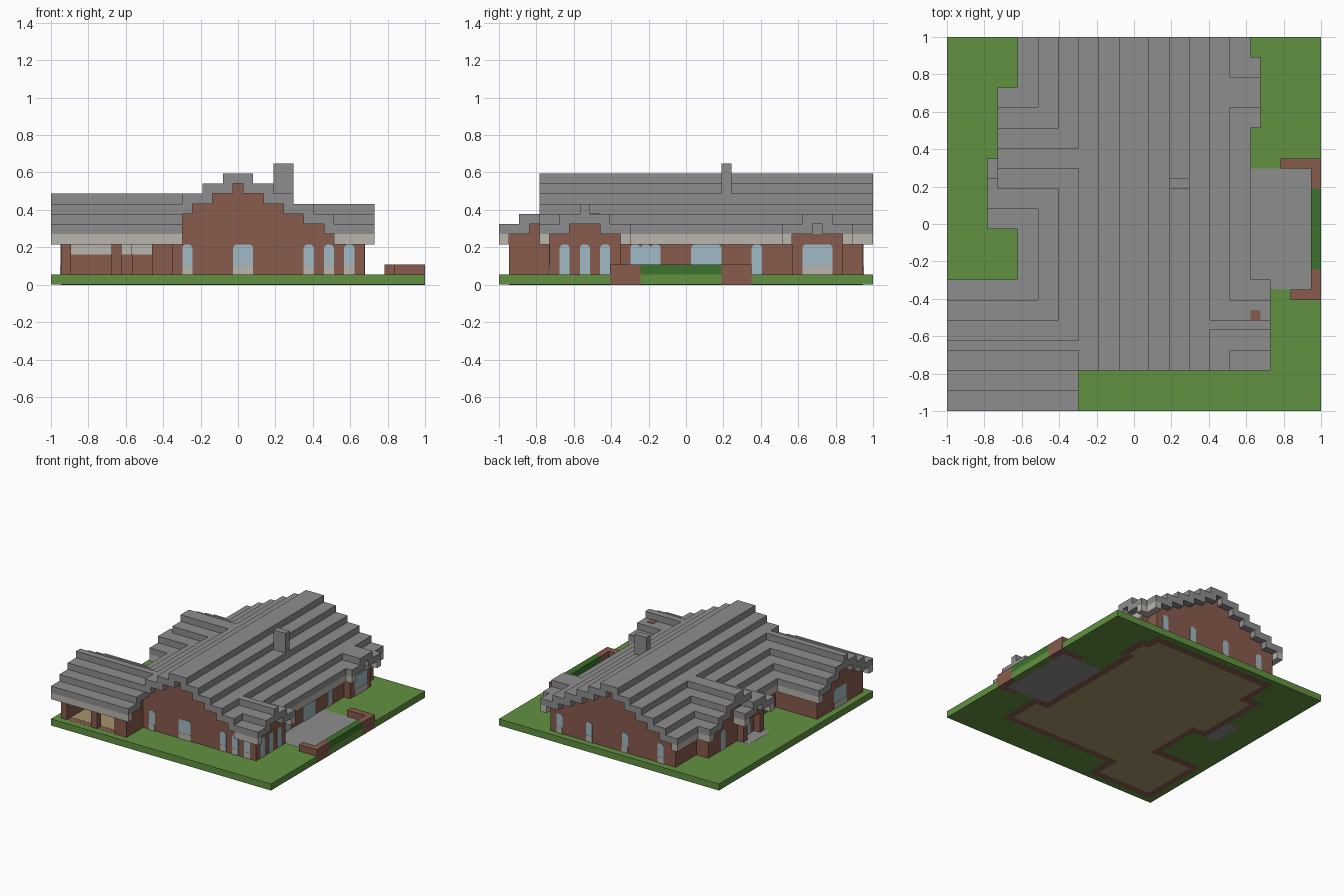
import bpy

cube = bpy.data.objects.get("Cube")
if cube:
    bpy.data.objects.remove(cube, do_unlink=True)

U = 2 / 37  # one block of the building grid


def material(name, rgb):
    m = bpy.data.materials.new(name)
    m.use_nodes = True
    m.diffuse_color = (*rgb, 1)
    m.node_tree.nodes["Principled BSDF"].inputs["Base Color"].default_value = (*rgb, 1)
    return m


GREY = material("grey stone", (0.27, 0.27, 0.27))
BRICK = material("red brick", (0.245, 0.105, 0.075))
WHITE = material("off white trim", (0.49, 0.46, 0.42))
GRASS = material("grass green", (0.122, 0.283, 0.054))
HEDGE = material("hedge green", (0.048, 0.17, 0.025))
GLASS = material("pale blue glass", (0.35, 0.49, 0.55))
WOOD = material("tan floor", (0.38, 0.30, 0.15))


def mesh_object(name, verts, faces, mat):
    me = bpy.data.meshes.new(name)
    me.from_pydata([(x * U - 1, y * U - 1, z * U) for x, y, z in verts], [], faces)
    me.materials.append(mat)
    ob = bpy.data.objects.new(name, me)
    bpy.context.collection.objects.link(ob)
    return ob


def prism(name, ring_a, ring_b, mat):
    n = len(ring_a)
    faces = [tuple(reversed(range(n))), tuple(range(n, 2 * n))]
    faces += [(i, (i + 1) % n, n + (i + 1) % n, n + i) for i in range(n)]
    return mesh_object(name, ring_a + ring_b, faces, mat)


def box(name, x, y, z, mat):
    ring = [(x[0], y[0]), (x[1], y[0]), (x[1], y[1]), (x[0], y[1])]
    return prism(name, [(*p, z[0]) for p in ring], [(*p, z[1]) for p in ring], mat)


def along(name, axis, run, across, z, mat):
    """Box whose length runs along the named axis."""
    if axis == "x":
        return box(name, run, across, z, mat)
    return box(name, across, run, z, mat)


def gable(name, axis, centre, half, run, ends, shift=(0, 0), trim=None):
    """Stepped gable roof with eave trim; ends marks which ends are brick walls."""
    level = 5
    inset = (run[0] + ends[0], run[1] - ends[1])
    trim = trim or run
    for s in (-1, 1):
        edge = sorted((centre + s * half, centre + s * (half - 1)))
        along(name + "_eave_trim", axis, trim, edge, (4, 5), WHITE)
    step = 0
    while half > 0:
        r = (run[0] + shift[0] * step, run[1] + shift[1] * step)
        w = (inset[0] + shift[0] * step, inset[1] + shift[1] * step)
        inner = half - 3
        if inner <= 0:
            along(name + "_roof", axis, r, (centre - half, centre + half), (level, level + 1), GREY)
        else:
            for s in (-1, 1):
                side = sorted((centre + s * half, centre + s * inner))
                along(name + "_roof", axis, r, side, (level, level + 1), GREY)
            along(name + "_gable", axis, w, (centre - inner, centre + inner), (level, level + 1), BRICK)
        half -= 2
        level += 1
        step += 1


def window(axis, wall, out, span, pale=False):
    """Thin arched pane on a wall; out is the outward direction."""
    a, b = span
    c = 0.28
    outline = [(a, 1), (b, 1), (b, 4 - c), (b - c, 4), (a + c, 4), (a, 4 - c)]
    low = [(a, 1), (b, 1), (b, 1.9), (a, 1.9)]

    def put(name, pts, depth, mat):
        def place(d):
            return [(wall + d, p, z) if axis == "x" else (p, wall + d, z) for p, z in pts]
        prism(name, place(-0.02 * out), place(depth * out), mat)

    put("window", outline, 0.06, GLASS)
    if pale:
        put("window_base", low, 0.09, WHITE)


# Ground layer with paving
box("lawn", (0, 37), (0, 37), (0, 1), GRASS)
box("patio", (29, 36), (12, 24), (-0.01, 1.02), GREY)
box("entry_paving", (4, 6), (19, 24), (-0.01, 1.02), GREY)

# Solid wall blocks, each with a floor showing underneath
bodies = {
    "main": ((8, 29), (5, 36)),
    "right_bay": ((24, 31), (5, 12)),
    "left_bay": ((6, 12), (19, 31)),
    "rear_bay": ((26, 30), (29, 34)),
}
for name, (x, y) in bodies.items():
    box(name + "_walls", x, y, (-0.015, 5), BRICK)
    box(name + "_floor", (x[0] + 1, x[1] - 1), (y[0] + 1, y[1] - 1), (-0.03, 0.5), WOOD)

# Open veranda wing
for x, y, top in [((1, 2), (1, 12), 5), ((1, 9), (11, 12), 5), ((11, 12), (1, 6), 5),
                  ((6, 7), (1, 2), 4), ((10, 11), (1, 2), 4)]:
    box("veranda_wall", x, y, (-0.015, top), BRICK)
box("veranda_lintel", (2, 11), (1, 2), (4, 5), BRICK)
box("veranda_sill", (1, 12), (1, 2), (-0.015, 1.01), BRICK)
box("veranda_floor", (2, 11), (2, 11), (-0.03, 1.03), WOOD)
box("veranda_ceiling", (2, 11), (2, 11), (4.5, 5), WHITE)
box("veranda_wall_trim", (2, 8), (10.9, 11), (3, 4.5), WHITE)
box("veranda_wall_trim", (7.9, 11), (4.9, 5), (3, 4.5), WHITE)

# Roofs
gable("main", "y", 18.5, 11.5, (4, 37), (1, 1), trim=(13, 37))
gable("wing", "x", 6.5, 6.5, (0, 13), (1, 1))
gable("right_bay", "x", 8.5, 4.5, (27, 32), (0, 1), shift=(-2, 0), trim=(28, 32))
gable("rear_bay", "x", 31.5, 3.5, (27, 31), (0, 1), shift=(-2, 0))
gable("left_bay", "x", 25, 7, (5, 10), (1, 0), shift=(0, 2))
gable("entry", "x", 21.5, 3.5, (4, 9), (1, 0), shift=(0, 2), trim=(4, 6))
box("chimney", (22, 24), (22, 23), (8, 12), GREY)
box("roof_brick", (30, 31), (9, 10), (6.5, 7.06), BRICK)

# Entry porch
for y in (19, 23):
    box("entry_pillar", (5, 6), (y, y + 1), (1, 5), BRICK)
box("entry_lintel", (5, 6), (19, 24), (4, 5), BRICK)

# Garden walls and hedge
for x, y in [((33, 37), (24, 25)), ((36, 37), (22, 24)),
             ((34, 37), (11, 12)), ((36, 37), (12, 14))]:
    box("garden_wall", x, (y[0], y[1]), (-0.01, 2), BRICK)
    box("garden_wall_foot", (x[0], 37.02), y, (0, 1.02), BRICK)
box("hedge", (36, 37), (14, 22), (1, 2), HEDGE)

# Windows on the front and back
for a, b in [(13, 14), (18, 20), (25, 26), (27, 28), (29, 30)]:
    window("y", 5, -1, (a, b), True)
for k in (10, 16, 22, 27):
    window("y", 36, 1, (k, k + 1), True)

# Windows on the two sides
for k in (6, 8, 10):
    window("x", 31, 1, (k, k + 1))
for a, b in [(13, 14), (14, 15), (15, 16), (19, 22), (25, 26)]:
    window("x", 29, 1, (a, b))
window("x", 30, 1, (30, 33), True)
window("x", 1, -1, (5, 8), True)
window("x", 6, -1, (21, 22))
window("x", 6, -1, (27, 28))
window("x", 8, -1, (15, 16))
